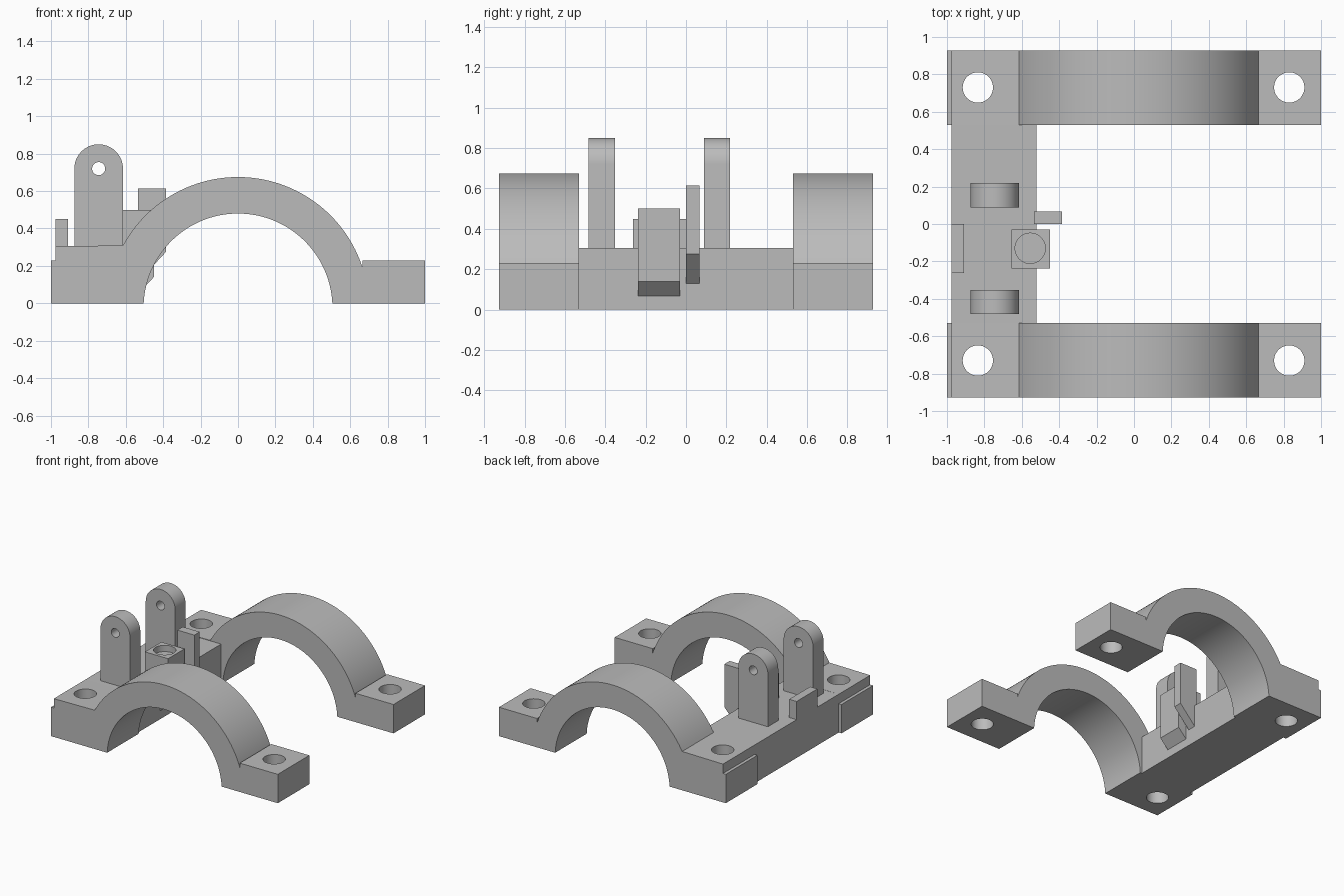
import bpy, bmesh
from math import acos, asin, cos, sin, pi
from mathutils import Matrix

if "Cube" in bpy.data.objects:
    bpy.data.objects.remove(bpy.data.objects["Cube"], do_unlink=True)

grey = bpy.data.materials.new("plain_grey")
grey.use_nodes = True
grey.diffuse_color = (0.5, 0.5, 0.5, 1)
grey.node_tree.nodes["Principled BSDF"].inputs["Base Color"].default_value = (0.5, 0.5, 0.5, 1)


def make_object(name, bm):
    bmesh.ops.recalc_face_normals(bm, faces=bm.faces)
    mesh = bpy.data.meshes.new(name)
    bm.to_mesh(mesh)
    bm.free()
    mesh.materials.append(grey)
    obj = bpy.data.objects.new(name, mesh)
    bpy.context.collection.objects.link(obj)
    return obj


def prism(name, profile, y0, y1):
    """Extrude an x-z outline from y0 to y1."""
    bm = bmesh.new()
    face = bm.faces.new([bm.verts.new((x, y0, z)) for x, z in profile])
    made = bmesh.ops.extrude_face_region(bm, geom=[face])["geom"]
    verts = [v for v in made if isinstance(v, bmesh.types.BMVert)]
    bmesh.ops.translate(bm, verts=verts, vec=(0, y1 - y0, 0))
    return make_object(name, bm)


def box(name, x0, x1, y0, y1, z0, z1):
    return prism(name, [(x0, z0), (x1, z0), (x1, z1), (x0, z1)], y0, y1)


def arc(cx, cz, r, a0, a1, n):
    angles = [a0 + (a1 - a0) * i / n for i in range(n + 1)]
    return [(cx + r * cos(a), cz + r * sin(a)) for a in angles]


def drill(obj, centre, r, length, axis="Z"):
    """Cut a round hole and remove the cutter."""
    turn = Matrix.Rotation(pi / 2, 4, "X") if axis == "Y" else Matrix()
    bm = bmesh.new()
    bmesh.ops.create_cone(bm, cap_ends=True, segments=48, radius1=r, radius2=r,
                          depth=length, matrix=Matrix.Translation(centre) @ turn)
    cutter = make_object("hole_cutter", bm)
    mod = obj.modifiers.new("hole", "BOOLEAN")
    mod.operation, mod.solver, mod.object = "DIFFERENCE", "EXACT", cutter
    bpy.context.view_layer.objects.active = obj
    bpy.ops.object.modifier_apply(modifier=mod.name)
    bpy.data.objects.remove(cutter, do_unlink=True)


parts = []

# Arched clamps with feet
DROP, INNER, OUTER = -0.025, 0.505, 0.70
lift = asin(-DROP / INNER)
outline = [(-1, 0), (-1, 0.23), (-0.975, 0.23), (-0.975, 0.305)]
outline += arc(0, DROP, OUTER, acos(-0.615 / OUTER), acos(0.665 / OUTER), 64)
outline += [(0.665, 0.23), (1, 0.23), (1, 0)]
outline += arc(0, DROP, INNER, lift, pi - lift, 64)
for name, side in (("front_arch", -1), ("back_arch", 1)):
    arch = prism(name, outline, side * 0.53, side * 0.927)
    for x in (-0.835, 0.83):
        drill(arch, (x, side * 0.73, 0.15), 0.081, 1)
    parts.append(arch)

# Rail joining the arches
parts.append(box("side_rail", -0.975, -0.52, -0.53, 0.53, 0, 0.305))

# Pivot lugs with rounded tops
lug_outline = [(-0.875, 0.3), (-0.615, 0.3)] + arc(-0.745, 0.72, 0.13, 0, pi, 32)
for name, y in (("front_lug", -0.482), ("back_lug", 0.088)):
    lug = prism(name, lug_outline, y, y + 0.13)
    drill(lug, (-0.745, y + 0.065, 0.72), 0.035, 0.5, "Y")
    parts.append(lug)

# Stop tab on the outer edge
parts.append(box("stop_tab", -0.975, -0.91, -0.263, 0, 0.3, 0.45))

# Socket block with a sloped underside and blind hole
block = prism("socket_block", [(-0.655, 0.065), (-0.522, 0.065), (-0.45, 0.14),
                               (-0.45, 0.5), (-0.655, 0.5)], -0.237, -0.03)
drill(block, (-0.555, -0.13, 0.55), 0.081, 0.2)
parts.append(block)

# Thin fin with a sloped underside
parts.append(prism("fin", [(-0.535, 0.13), (-0.52, 0.13), (-0.385, 0.275),
                           (-0.385, 0.615), (-0.535, 0.615)], 0, 0.068))

# Smooth curves, sharp edges
bpy.ops.object.select_all(action="DESELECT")
for obj in parts:
    obj.select_set(True)
bpy.context.view_layer.objects.active = parts[0]
bpy.ops.object.shade_smooth_by_angle(angle=pi / 6)
